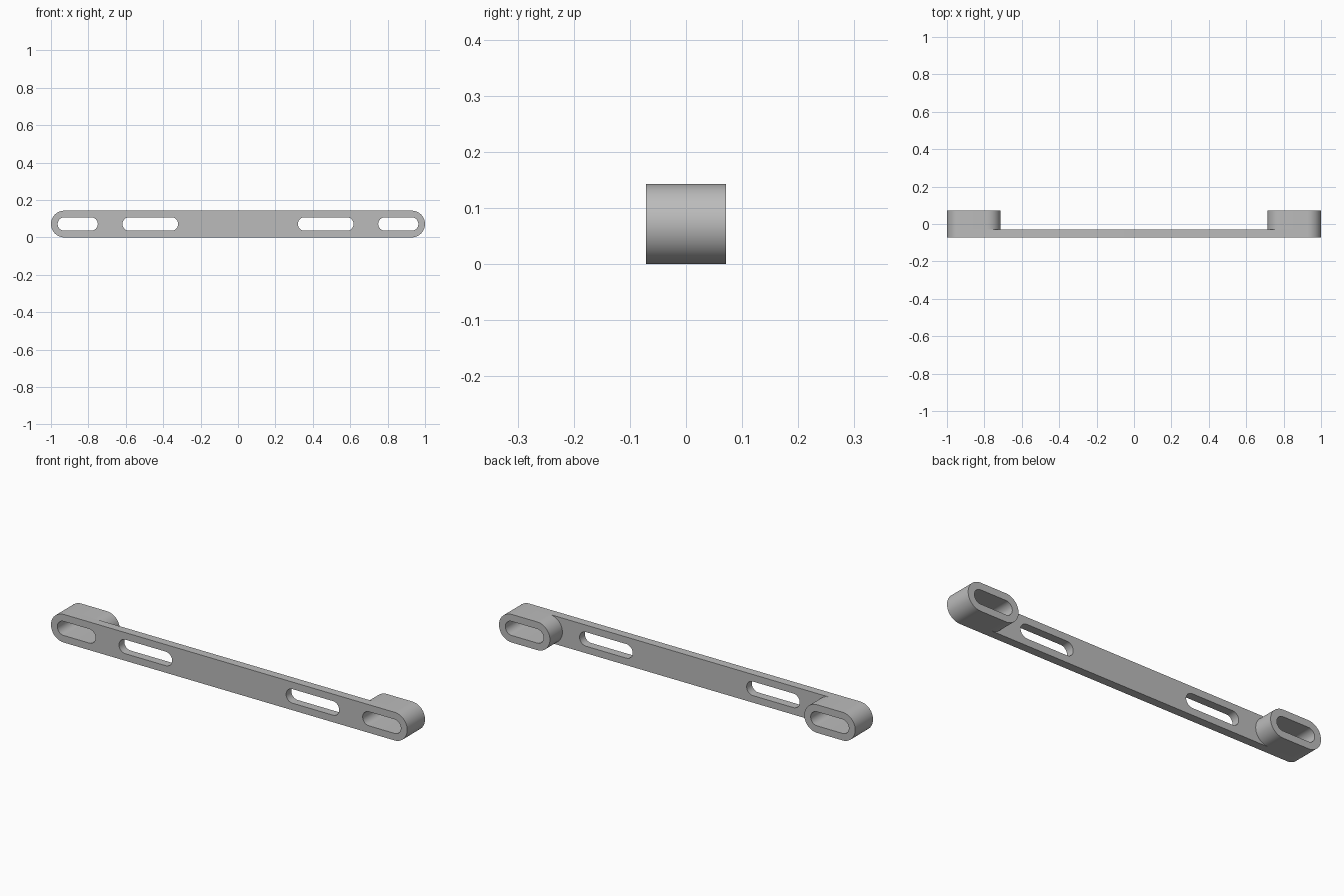
import bpy, bmesh, math
from mathutils import Vector

cube = bpy.data.objects.get("Cube")
if cube:
    bpy.data.objects.remove(cube)

R = 1 / 14            # outer end radius, half the bar height
SLOT_R = R / 2        # slot end radius
FRONT, BACK = -R, R
PLATE_BACK = -0.029
BOSS_IN = 0.714       # inner end of each boss
STEPS = 24

grey = bpy.data.materials.new("grey")
grey.use_nodes = True
colour = (0.5, 0.5, 0.5, 1)
grey.diffuse_color = colour
grey.node_tree.nodes["Principled BSDF"].inputs["Base Color"].default_value = colour


def stadium(x0, x1, r):
    """Outline with two round ends, spanning x0 to x1."""
    pts = []
    for cx, start in ((x1 - r, -math.pi / 2), (x0 + r, math.pi / 2)):
        for i in range(STEPS + 1):
            a = start + math.pi * i / STEPS
            pts.append((cx + r * math.cos(a), R + r * math.sin(a)))
    return pts


def slotted_solid(name, outlines, y0, y1, open_front=False):
    """Extrude an outline with holes from y0 to y1."""
    bm = bmesh.new()
    edges = []
    for pts in outlines:
        vs = [bm.verts.new((x, y0, z)) for x, z in pts]
        edges += [bm.edges.new((vs[i - 1], vs[i])) for i in range(len(vs))]
    bmesh.ops.triangle_fill(bm, edges=edges, use_beauty=True, use_dissolve=False)
    front = bm.faces[:]
    ext = bmesh.ops.extrude_face_region(bm, geom=front, use_keep_orig=True)
    moved = [g for g in ext["geom"] if isinstance(g, bmesh.types.BMVert)]
    bmesh.ops.translate(bm, vec=Vector((0, y1 - y0, 0)), verts=moved)
    bmesh.ops.recalc_face_normals(bm, faces=bm.faces[:])
    if open_front:    # the face pressed against the plate is not needed
        caps = [f for f in bm.faces if all(abs(v.co.y - y0) < 1e-5 for v in f.verts)]
        bmesh.ops.delete(bm, geom=caps, context="FACES_ONLY")
    mesh = bpy.data.meshes.new(name)
    bm.to_mesh(mesh)
    bm.free()
    mesh.materials.append(grey)
    obj = bpy.data.objects.new(name, mesh)
    bpy.context.collection.objects.link(obj)
    bpy.ops.object.select_all(action="DESELECT")
    obj.select_set(True)
    bpy.context.view_layer.objects.active = obj
    bpy.ops.object.shade_smooth_by_angle(angle=math.radians(30))
    return obj


def side_span(side, a, b, r):
    """Stadium on the left (+1) or right (-1) half of the bar."""
    return stadium(*sorted((side * a, side * b)), r)


def end_slot(side):
    return side_span(side, BOSS_IN + SLOT_R, 1 - SLOT_R, SLOT_R)


# Long plate with two end slots and two inner slots
holes = [f(s) for s in (-1, 1)
         for f in (end_slot, lambda s: side_span(s, 0.32, 0.618, SLOT_R))]
slotted_solid("bar_plate", [stadium(-1, 1, R)] + holes, FRONT, PLATE_BACK)

# Raised slotted bosses behind each end
for side, label in ((1, "left"), (-1, "right")):
    slotted_solid(label + "_end_boss",
                  [side_span(side, BOSS_IN, 1, R), end_slot(side)],
                  PLATE_BACK, BACK, open_front=True)
